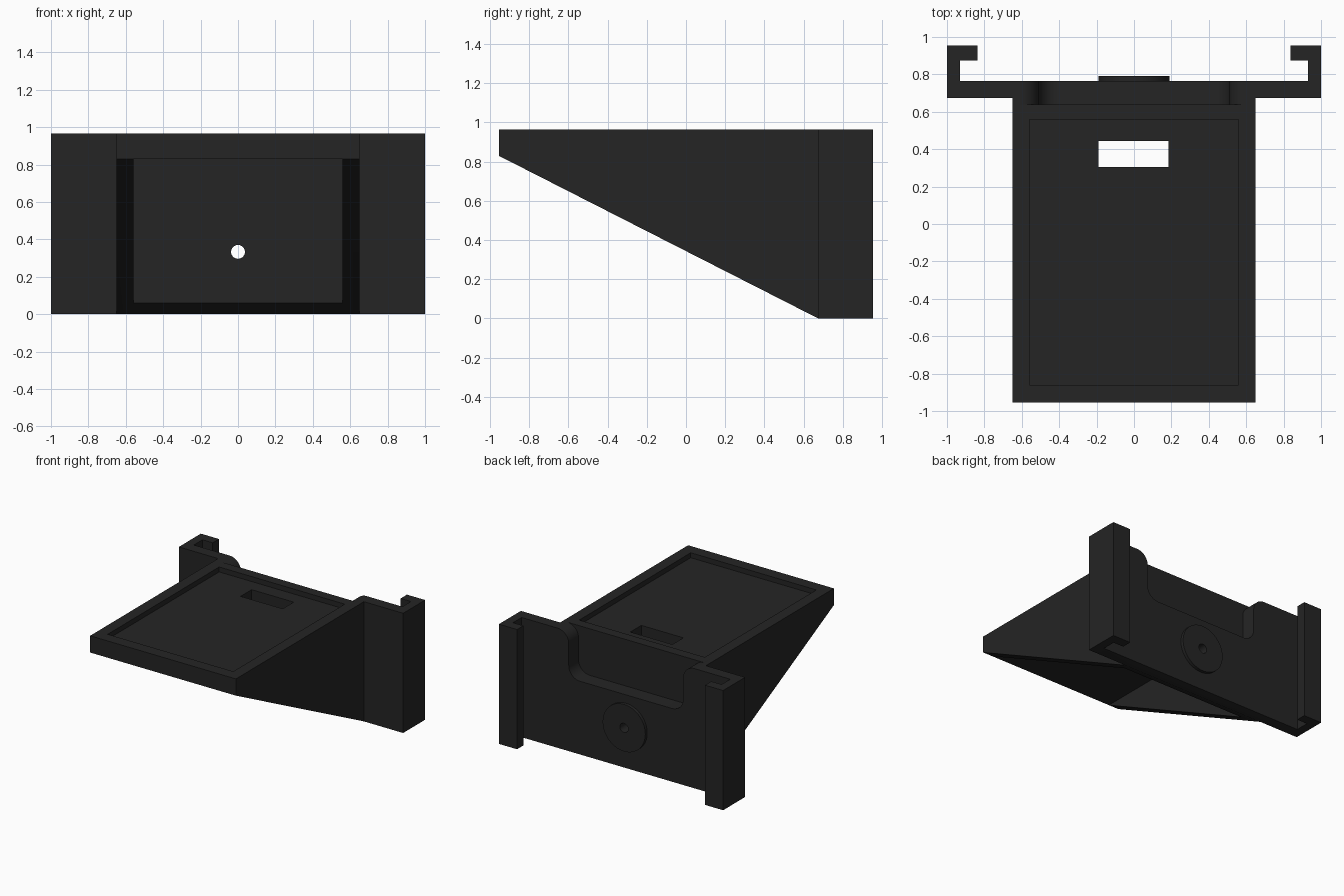
import bpy
import bmesh
from math import radians, sin, cos
from mathutils import Matrix, Vector

if "Cube" in bpy.data.objects:
    bpy.data.objects.remove(bpy.data.objects["Cube"])

dark = bpy.data.materials.new("dark_plastic")
dark.diffuse_color = (0.018, 0.018, 0.018, 1)
dark.use_nodes = True
dark.node_tree.nodes["Principled BSDF"].inputs["Base Color"].default_value = dark.diffuse_color


def prism(name, points, to3d, a, b):
    """Extrude a 2D outline between a and b along the axis chosen by to3d."""
    bm = bmesh.new()
    face = bm.faces.new([bm.verts.new(to3d(u, v, a)) for u, v in points])
    ext = bmesh.ops.extrude_face_region(bm, geom=[face])
    moved = [g for g in ext["geom"] if isinstance(g, bmesh.types.BMVert)]
    shift = Vector(to3d(0, 0, b)) - Vector(to3d(0, 0, a))
    bmesh.ops.translate(bm, verts=moved, vec=shift)
    bmesh.ops.recalc_face_normals(bm, faces=bm.faces)
    return finish(name, bm)


def box(name, x, y, z):
    return prism(name, [(x[0], y[0]), (x[1], y[0]), (x[1], y[1]), (x[0], y[1])],
                 along_z, z[0], z[1])


def cylinder(name, r, y0, y1, z, sides):
    bm = bmesh.new()
    bmesh.ops.create_cone(bm, cap_ends=True, segments=sides, radius1=r, radius2=r,
                          depth=y1 - y0, matrix=Matrix.Translation((0, (y0 + y1) / 2, z))
                          @ Matrix.Rotation(radians(90), 4, 'X'))
    return finish(name, bm)


def finish(name, bm):
    mesh = bpy.data.meshes.new(name)
    bm.to_mesh(mesh)
    bm.free()
    mesh.materials.append(dark)
    ob = bpy.data.objects.new(name, mesh)
    bpy.context.collection.objects.link(ob)
    return ob


def combine(ob, other, op):
    mod = ob.modifiers.new(op, 'BOOLEAN')
    mod.operation, mod.object, mod.solver = op, other, 'EXACT'
    bpy.context.view_layer.objects.active = ob
    bpy.ops.object.modifier_apply(modifier=mod.name)
    bpy.data.objects.remove(other)


def along_x(u, v, w): return (w, u, v)
def along_y(u, v, w): return (u, w, v)
def along_z(u, v, w): return (u, v, w)


def mirrored(half):
    return half + [(-x, y) for x, y in reversed(half)]


def arc(cx, cz, r, a0, a1, n=10):
    return [(cx + r * cos(radians(a0 + (a1 - a0) * i / n)),
             cz + r * sin(radians(a0 + (a1 - a0) * i / n))) for i in range(n + 1)]


TOP = 0.965

# Back plate with a hooked rail at each end
holder = prism("tray_bracket", mirrored([
    (1, 0.675), (1, 0.955), (0.838, 0.955), (0.838, 0.875),
    (0.93, 0.875), (0.93, 0.765)]), along_z, 0, TOP)

# Wedge-shaped tray body
combine(holder, prism("tray_body", [
    (-0.955, 0.83), (-0.955, TOP), (0.72, TOP), (0.72, 0), (0.675, 0)],
    along_x, -0.65, 0.65), 'UNION')

# Round boss on the back
combine(holder, cylinder("screw_boss", 0.19, 0.72, 0.79, 0.333, 64), 'UNION')

# Rounded notch in the top of the back plate
notch = mirrored(arc(0.41, 0.69, 0.1, -90, 0) + arc(0.61, TOP - 0.1, 0.1, 180, 90)
                 + [(0.61, 1.1)])

# Hollow underside, tray recess, cable window, notch and screw hole
cutters = [
    box("underside_cut", (-0.56, 0.56), (-1.1, 0.56), (-0.1, 0.83)),
    box("recess_cut", (-0.56, 0.56), (-0.86, 0.56), (TOP - 0.04, 1.1)),
    box("window_cut", (-0.19, 0.185), (0.305, 0.445), (0.7, 1.1)),
    prism("notch_cut", notch, along_y, 0.64, 0.9),
    cylinder("hole_cut", 0.037, 0.4, 0.9, 0.333, 32),
]
for cutter in cutters:
    combine(holder, cutter, 'DIFFERENCE')

bpy.ops.object.select_all(action='DESELECT')
holder.select_set(True)
bpy.context.view_layer.objects.active = holder
bpy.ops.object.shade_smooth_by_angle(angle=radians(30))
